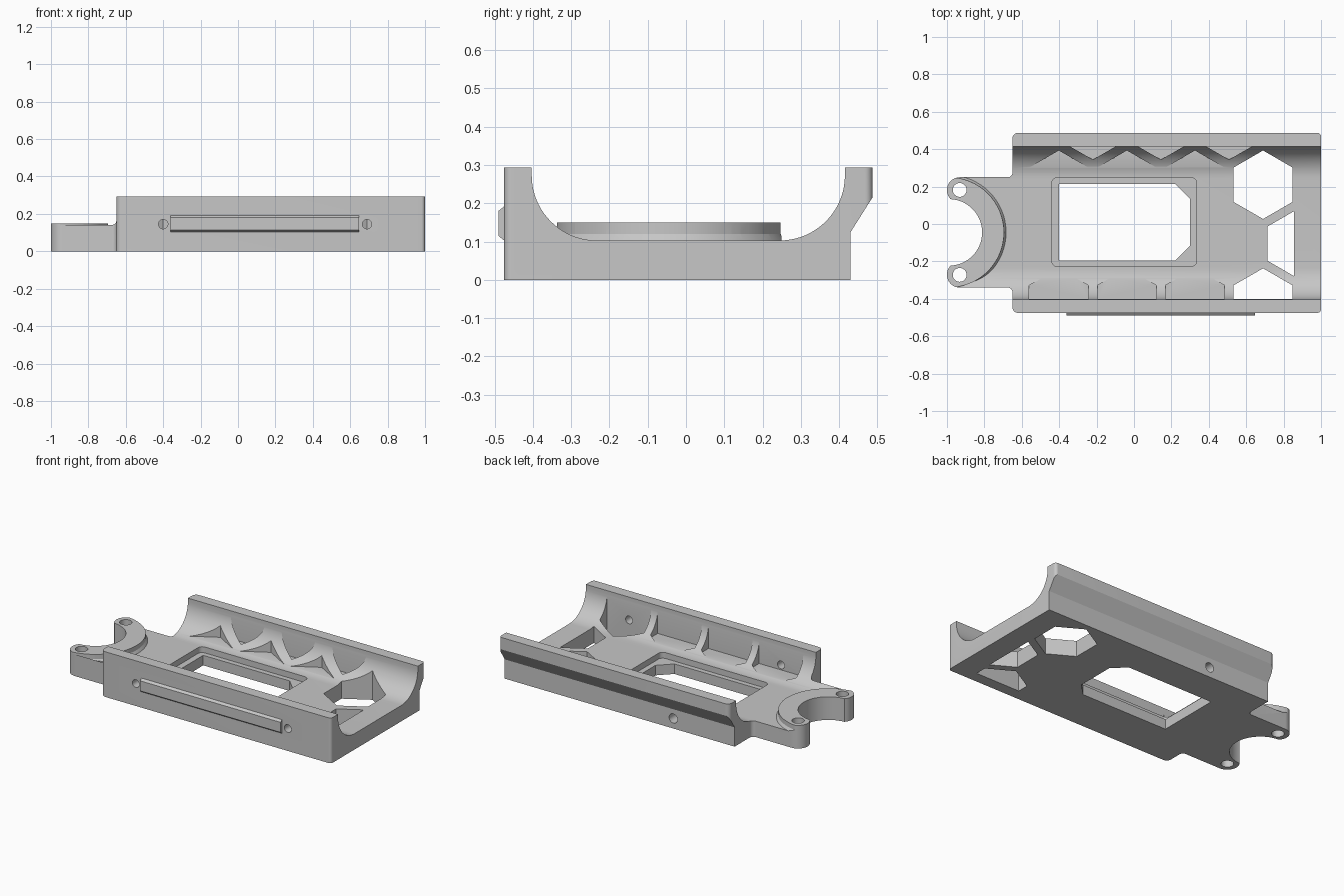
import bpy, bmesh, math
from mathutils import Vector, Matrix

if "Cube" in bpy.data.objects:
    bpy.data.objects.remove(bpy.data.objects["Cube"])

grey = bpy.data.materials.new("light grey")
grey.use_nodes = True
COLOUR = (0.57, 0.57, 0.57, 1)
grey.diffuse_color = COLOUR
grey.node_tree.nodes["Principled BSDF"].inputs["Base Color"].default_value = COLOUR


def finish(bm, name):
    bmesh.ops.recalc_face_normals(bm, faces=bm.faces)
    mesh = bpy.data.meshes.new(name)
    bm.to_mesh(mesh)
    bm.free()
    mesh.materials.append(grey)
    obj = bpy.data.objects.new(name, mesh)
    bpy.context.collection.objects.link(obj)
    return obj


def add_loft(bm, *rings):
    """Closed solid through matching rings of 3D points."""
    loops = [[bm.verts.new(p) for p in ring] for ring in rings]
    for a, b in zip(loops, loops[1:]):
        for i in range(len(a)):
            bm.faces.new((a[i - 1], a[i], b[i], b[i - 1]))
    bm.faces.new(loops[0])
    bm.faces.new(loops[-1])


def prism(name, points, z0, z1):
    bm = bmesh.new()
    add_loft(bm, *[[(x, y, z) for x, y in points] for z in (z0, z1)])
    return finish(bm, name)


def cone(name, centre, r1, r2, depth, along_y=False, sides=64):
    bm = bmesh.new()
    turn = Matrix.Rotation(math.pi / 2, 4, 'X') if along_y else Matrix()
    bmesh.ops.create_cone(bm, cap_ends=True, segments=sides, radius1=r1, radius2=r2,
                          depth=depth, matrix=Matrix.Translation(centre) @ turn)
    return finish(bm, name)


def rounded(corners, steps=8):
    """Polygon with each (x, y, radius) corner replaced by a tangent arc."""
    out = []
    for i, (x, y, r) in enumerate(corners):
        p = Vector((x, y))
        if not r:
            out.append((x, y))
            continue
        a = (Vector(corners[i - 1][:2]) - p).normalized()
        b = (Vector(corners[(i + 1) % len(corners)][:2]) - p).normalized()
        half = a.angle(b) / 2
        c = p + (a + b).normalized() * r / math.sin(half)
        start = p + a * r / math.tan(half) - c
        end = p + b * r / math.tan(half) - c
        turn = math.atan2(start.cross(end), start.dot(end))
        for k in range(steps + 1):
            t = turn * k / steps
            out.append((c.x + start.x * math.cos(t) - start.y * math.sin(t),
                        c.y + start.x * math.sin(t) + start.y * math.cos(t)))
    return out


def boolean(target, tool, operation='DIFFERENCE'):
    mod = target.modifiers.new(operation.lower(), 'BOOLEAN')
    mod.operation, mod.object, mod.solver = operation, tool, 'EXACT'
    bpy.context.view_layer.objects.active = target
    bpy.ops.object.modifier_apply(modifier=mod.name)
    bpy.data.objects.remove(tool)


def cradle_arc(y, start, end, steps=20):
    return [(y + 0.17 * math.cos(t), 0.273 + 0.17 * math.sin(t))
            for t in (math.radians(start + (end - start) * k / steps) for k in range(steps + 1))]


# Cradle: trough section swept along x
section = [(-0.6, -0.1), (0.43, -0.1), (0.43, 0.125), (0.536, 0.293), (0.415, 0.293)]
section += cradle_arc(0.245, 0, -90) + cradle_arc(-0.233, -90, -180)
section += [(-0.403, 0.293), (-0.6, 0.293)]
bm = bmesh.new()
add_loft(bm, *[[(x, y, z) for y, z in section] for x in (-1.1, 1.1)])
cradle = finish(bm, "cradle")

# Raised collar around the round notch
MID = -0.045
boolean(cradle, cone("collar_foot", (-0.99, MID, 0.074), 0.36, 0.29, 0.108), 'UNION')
boolean(cradle, cone("collar", (-0.99, MID, 0.08), 0.295, 0.295, 0.14), 'UNION')

# Plan outline with the two rounded ears
EAR = 0.068
half_plan = [(-0.65, 0.295, 0.025), (-1, 0.295, EAR), (-1, 0.157, EAR), (-0.91, 0.157, 0)]
plan = [(-0.65, -0.475, 0.03), (1, -0.475, 0.02), (1, 0.487, 0.02), (-0.65, 0.487, 0.03)]
plan += [(x, MID + y, r) for x, y, r in half_plan]
plan += [(x, MID - y, r) for x, y, r in reversed(half_plan)]
boolean(cradle, prism("outline", rounded(plan), 0, 0.5), 'INTERSECT')

# Round notch and ear holes
boolean(cradle, cone("notch", (-0.99, MID, 0.1), 0.178, 0.178, 0.5))
for side in (-1, 1):
    boolean(cradle, cone("ear_hole", (-0.932, MID + side * 0.227, 0.1), 0.037, 0.037, 0.5, sides=32))

# Window with a wider stepped recess
window = [(-0.4, -0.195), (0.22, -0.195), (0.3, -0.115), (0.3, 0.135), (0.22, 0.215), (-0.4, 0.215)]
recess = [(-0.44, -0.227, 0.03), (0.335, -0.227, 0.03), (0.335, 0.248, 0.03), (-0.44, 0.248, 0.03)]
boolean(cradle, prism("window", window, -0.1, 0.4))
boolean(cradle, prism("recess", rounded(recess), 0.065, 0.4))

# Honeycomb: shallow pockets along the walls, through cells at the open end
PITCH = 0.364
R = 0.183


def honeycomb(name, cells, z0):
    bm = bmesh.new()
    angles = [math.radians(a) for a in range(0, 360, 60)]
    for x, y in cells:
        add_loft(bm, *[[(x + R * math.sin(a), y + R * math.cos(a), z) for a in angles]
                       for z in (z0, 0.4)])
    cells_obj = finish(bm, name)
    limit = [(-0.64, -0.402), (0.855, -0.402), (0.855, 0.414), (-0.64, 0.414)]
    boolean(cells_obj, prism("limit", limit, -0.5, 0.5), 'INTERSECT')
    return cells_obj


row = [0.69 - i * PITCH for i in (1, 2, 3)]
pockets = [(x, 0.21) for x in row] + [(x, -0.42) for x in row] + [(x + PITCH / 2, 0.527) for x in row]
boolean(cradle, honeycomb("pockets", pockets, 0.113))
through = [(0.69, 0.21), (0.69 + PITCH / 2, -0.105), (0.69, -0.42)]
boolean(cradle, honeycomb("through_cells", through, -0.1))

# Screw holes in the front wall and one in the back wall
for x in (-0.4, 0.69):
    boolean(cradle, cone("front_hole", (x, -0.45, 0.145), 0.025, 0.025, 0.2, True, 32))
boolean(cradle, cone("back_hole", (-0.21, 0.39, 0.065), 0.03, 0.03, 0.2, True, 32))

# Raised bar on the front wall with chamfered long edges
bm = bmesh.new()
bar = [(-0.465, 0.103), (-0.475, 0.103), (-0.49, 0.115), (-0.49, 0.18), (-0.475, 0.192), (-0.465, 0.192)]
add_loft(bm, *[[(x, y, z) for y, z in bar] for x in (-0.36, 0.648)])
front_bar = finish(bm, "front_bar")

# Smooth curved walls, keep machined edges sharp
for obj in (cradle, front_bar):
    bpy.ops.object.select_all(action='DESELECT')
    obj.select_set(True)
    bpy.context.view_layer.objects.active = obj
    bpy.ops.object.shade_smooth_by_angle(angle=math.radians(25))
